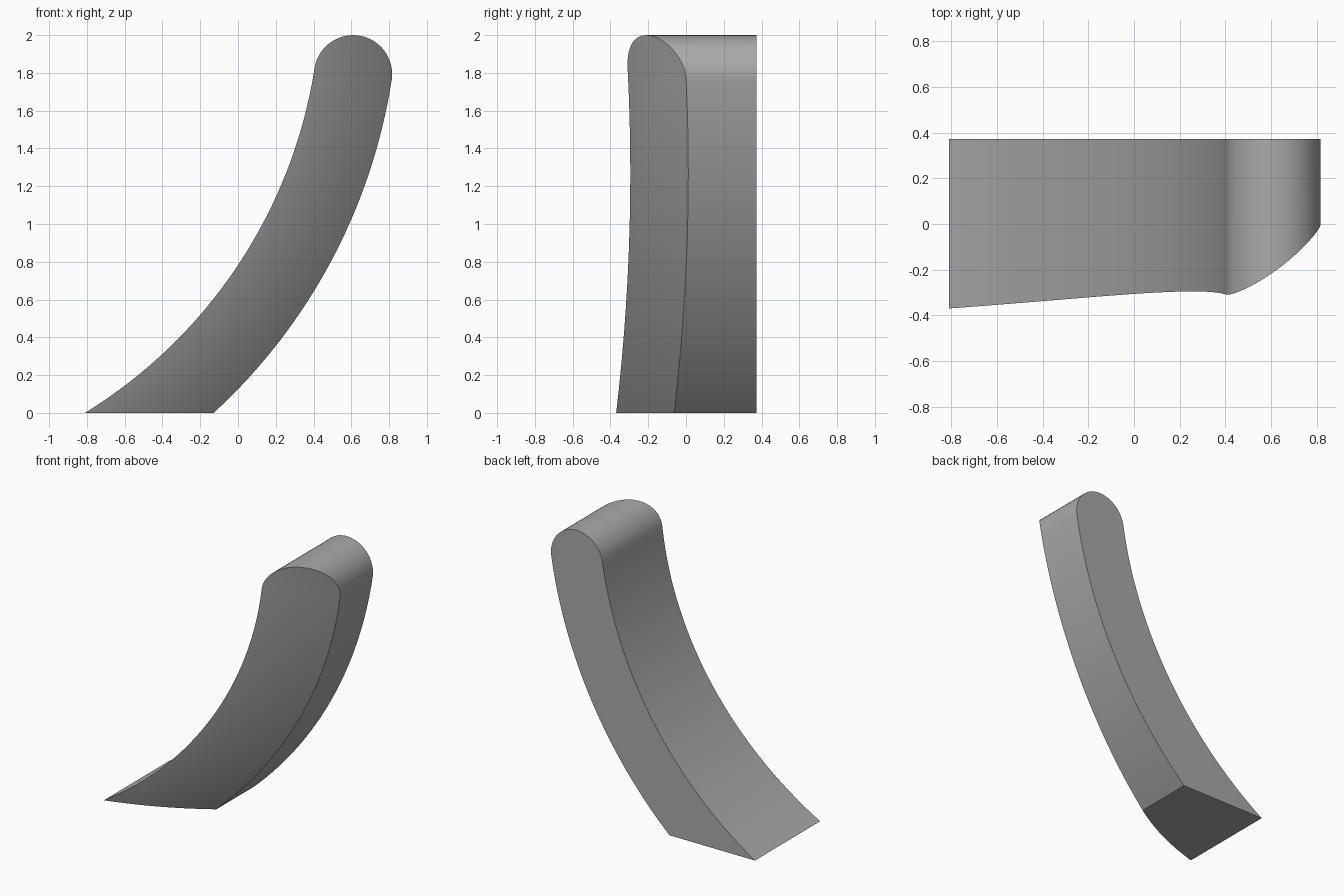
import bpy, bmesh, math

cube = bpy.data.objects.get("Cube")
if cube:
    bpy.data.objects.remove(cube, do_unlink=True)

# Single grey material
grey = bpy.data.materials.new("plain grey")
grey.use_nodes = True
colour = (0.4, 0.4, 0.4, 1)
grey.diffuse_color = colour
grey.node_tree.nodes["Principled BSDF"].inputs["Base Color"].default_value = colour

# Curved strip with a half-round tip: concentric arcs about one centre
CX, CZ = -2.18, 2.23
MID, HALF = 2.8235, 0.2065
TIP = math.radians(-8.9)
BACK = 0.372
COLUMNS, ROWS, TIP_ROWS = 28, 32, 4


def front_y(u, z):
    """Depth of the bowed, slanted front surface."""
    return -0.1415 + 0.1535 * u - 0.022 * (1 - u * u) - 0.0463 * (z - 1.27) ** 2


def column(u):
    """Points from the ground up one arc, then along the rounded tip."""
    r = MID + HALF * u
    foot = -math.asin(CZ / r)
    points = []
    for j in range(ROWS + 1):
        a = foot + (TIP - foot) * j / ROWS
        points.append((CX + r * math.cos(a), CZ + r * math.sin(a)))
    x0, z0 = points[-1]
    rise = HALF * math.sqrt(max(0, 1 - u * u))
    for j in range(1, TIP_ROWS + 1):
        d = rise * j / TIP_ROWS
        points.append((x0 - d * math.sin(TIP), z0 + d * math.cos(TIP)))
    return [(x, front_y(u, z), z) for x, z in points]


# Front surface grid
bm = bmesh.new()
grid = []
for i in range(COLUMNS + 1):
    u = -math.cos(math.pi * i / COLUMNS)
    grid.append([bm.verts.new(p) for p in column(u)])
for left, right in zip(grid, grid[1:]):
    for j in range(len(left) - 1):
        bm.faces.new((left[j], right[j], right[j + 1], left[j + 1]))
bmesh.ops.remove_doubles(bm, verts=bm.verts[:], dist=1e-5)

# Extrude to the flat back
result = bmesh.ops.extrude_face_region(bm, geom=bm.faces[:], use_keep_orig=True)
for v in result["geom"]:
    if isinstance(v, bmesh.types.BMVert):
        v.co.y = BACK
bmesh.ops.recalc_face_normals(bm, faces=bm.faces[:])

mesh = bpy.data.meshes.new("curved_strip")
bm.to_mesh(mesh)
bm.free()
mesh.materials.append(grey)
strip = bpy.data.objects.new("curved_strip", mesh)
bpy.context.collection.objects.link(strip)

# Smooth curves, sharp rims
bpy.ops.object.select_all(action="DESELECT")
strip.select_set(True)
bpy.context.view_layer.objects.active = strip
bpy.ops.object.shade_smooth_by_angle(angle=math.radians(30))
